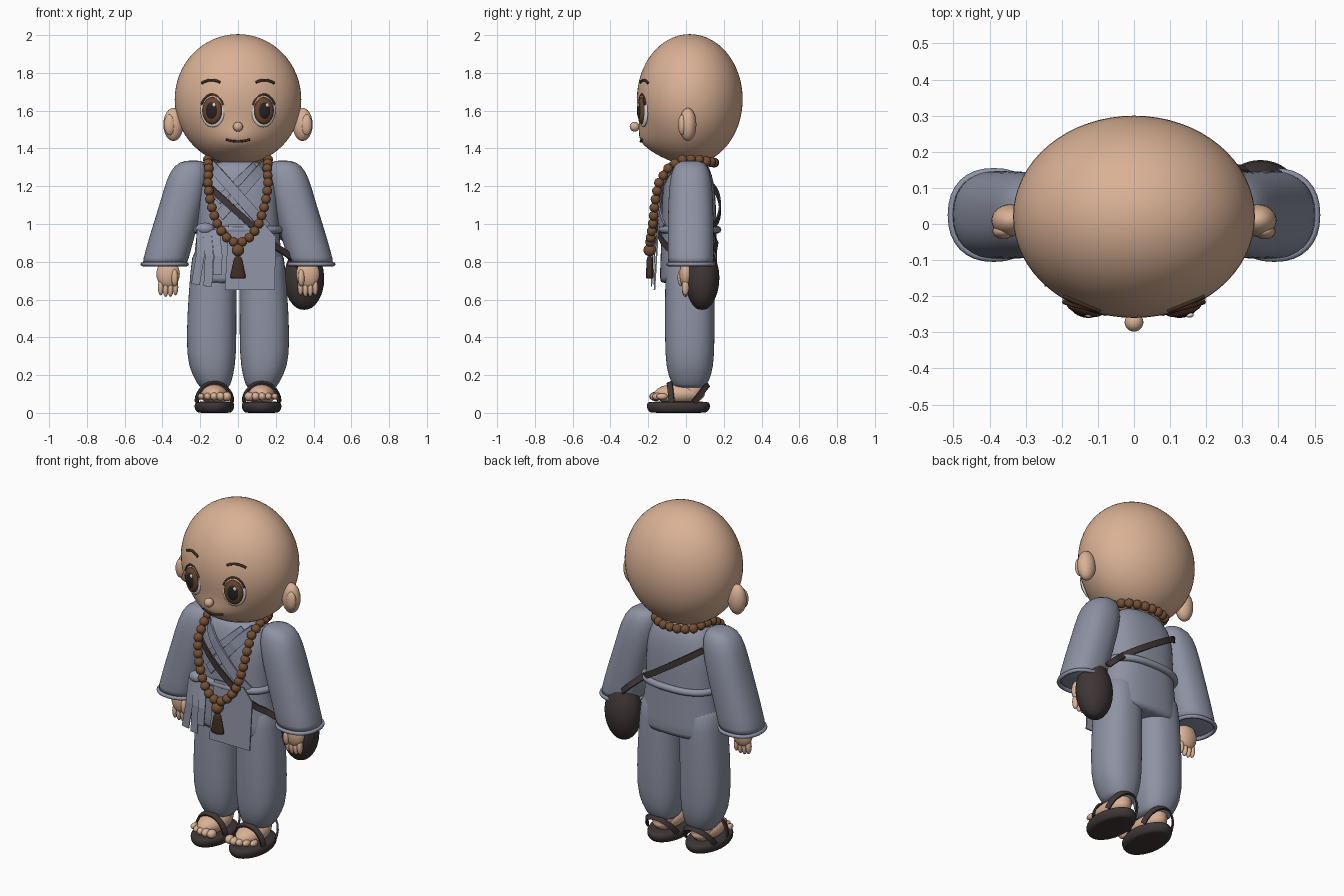
import bpy, bmesh, math
from mathutils import Vector, Matrix

cube = bpy.data.objects.get("Cube")
if cube:
    bpy.data.objects.remove(cube)


def material(name, r, g, b):
    m = bpy.data.materials.new(name)
    m.use_nodes = True
    m.diffuse_color = (r, g, b, 1)
    bsdf = m.node_tree.nodes["Principled BSDF"]
    bsdf.inputs["Base Color"].default_value = (r, g, b, 1)
    bsdf.inputs["Roughness"].default_value = 0.7
    return m


SKIN = material("skin", .70, .44, .30)
ROBE = material("grey_cloth", .27, .29, .37)
DARK = material("dark_leather", .05, .037, .037)
BEAD = material("bead_wood", .18, .08, .035)
TASSEL = material("dark_brown", .055, .027, .015)
WHITE = material("eye_white", .75, .75, .70)
IRIS = material("iris_brown", .15, .06, .028)
BLACK = material("pupil_black", .02, .016, .016)


def add(name, bm, mat, subsurf=0, smooth=True):
    bmesh.ops.recalc_face_normals(bm, faces=bm.faces)
    me = bpy.data.meshes.new(name)
    bm.to_mesh(me)
    bm.free()
    me.materials.append(mat)
    for p in me.polygons:
        p.use_smooth = smooth
    ob = bpy.data.objects.new(name, me)
    bpy.context.collection.objects.link(ob)
    if subsurf:
        ob.modifiers.new("soften", "SUBSURF").levels = subsurf
    return ob


def ball(name, loc, rad, mat, turn=0, seg=24):
    bm = bmesh.new()
    bmesh.ops.create_uvsphere(bm, u_segments=seg, v_segments=seg // 2, radius=1)
    bm.transform(Matrix.Translation(loc) @ Matrix.Rotation(turn, 4, "Z") @ Matrix.Diagonal((*rad, 1)))
    return add(name, bm, mat)


def oval(cx, cy, z, rx, ry, power=2, seg=32):
    pts = []
    for i in range(seg):
        c, s = math.cos(math.tau * i / seg), math.sin(math.tau * i / seg)
        pts.append(Vector((cx + rx * math.copysign(abs(c) ** (2 / power), c),
                           cy + ry * math.copysign(abs(s) ** (2 / power), s), z)))
    return pts


def loft(name, rings, mat, power=2, subsurf=1):
    bm = bmesh.new()
    rows = [[bm.verts.new(p) for p in oval(*r, power)] for r in rings]
    for a, b in zip(rows, rows[1:]):
        for i in range(len(a)):
            j = (i + 1) % len(a)
            bm.faces.new((a[i], a[j], b[j], b[i]))
    bm.faces.new(rows[0])
    bm.faces.new(rows[-1])
    return add(name, bm, mat, subsurf)


def tube(name, pts, radius, mat, cyclic=False):
    cu = bpy.data.curves.new(name, "CURVE")
    cu.dimensions = "3D"
    cu.bevel_depth, cu.bevel_resolution, cu.use_fill_caps = radius, 2, True
    sp = cu.splines.new("POLY")
    sp.points.add(len(pts) - 1)
    for q, p in zip(sp.points, pts):
        q.co = (*p, 1)
    sp.use_cyclic_u = cyclic
    cu.materials.append(mat)
    tmp = bpy.data.objects.new(name, cu)
    bpy.context.collection.objects.link(tmp)
    me = bpy.data.meshes.new_from_object(tmp.evaluated_get(bpy.context.evaluated_depsgraph_get()))
    bpy.data.objects.remove(tmp)
    ob = bpy.data.objects.new(name, me)
    bpy.context.collection.objects.link(ob)
    for p in me.polygons:
        p.use_smooth = True
    return ob


def ribbon(name, pts, width, mat, centre, thick=.01):
    """Flat band along pts, facing away from centre(p)."""
    bm, rows = bmesh.new(), []
    pts = [Vector(p) for p in pts]
    for i, p in enumerate(pts):
        t = pts[min(i + 1, len(pts) - 1)] - pts[max(i - 1, 0)]
        side = t.cross(p - centre(p)).normalized() * width / 2
        rows.append((bm.verts.new(p + side), bm.verts.new(p - side)))
    for a, b in zip(rows, rows[1:]):
        bm.faces.new((a[0], a[1], b[1], b[0]))
    ob = add(name, bm, mat, smooth=False)
    sol = ob.modifiers.new("thickness", "SOLIDIFY")
    sol.thickness, sol.offset = thick, 0
    return ob


# Head with a gently pushed-out mouth area
HEAD, HR = Vector((0, .02, 1.66)), Vector((.335, .28, .345))


def muzzle(x, z):
    return .045 * math.exp(-(x / .15) ** 2 - ((z - 1.43) / .08) ** 2)


def face_y(x, z, off=0):
    k = max(0, 1 - (x / HR.x) ** 2 - ((z - HEAD.z) / HR.z) ** 2)
    return HEAD.y - HR.y * math.sqrt(k) - muzzle(x, z) - off


head = ball("head", HEAD, HR, SKIN, seg=64)
for v in head.data.vertices:
    if v.co.y < 0:
        v.co.y -= muzzle(v.co.x, v.co.z)
ball("nose", (0, -.272, 1.515), (.026, .026, .026), SKIN)
loft("neck", [(0, .02, 1.2, .09, .08), (0, .02, 1.36, .09, .08)], SKIN, subsurf=0)
tube("mouth", [(x, face_y(x, 1.437 + 2.5 * x * x, .002), 1.437 + 2.5 * x * x)
               for x in [i * .0105 for i in range(-6, 7)]], .006, TASSEL)

# Jacket body: height, half width, half depth
BODY_Y, POWER = .015, 2.5
BODY = [(.68, .245, .15), (.70, .245, .155), (.82, .235, .15), (.97, .215, .145),
        (1.1, .215, .145), (1.22, .21, .135), (1.3, .17, .11), (1.34, .1, .08)]
torso = loft("jacket_body", [(0, BODY_Y, z, a, b) for z, a, b in BODY], ROBE, POWER)
for v in torso.data.vertices:
    if v.co.z < .75 and v.co.x > .19 and v.co.y < .1:
        v.co.z += .07


def on_body(x, z, off=.01, sign=-1):
    for (z0, a0, b0), (z1, a1, b1) in zip(BODY, BODY[1:]):
        if z0 <= z <= z1:
            t = (z - z0) / (z1 - z0)
            rx, ry = a0 + (a1 - a0) * t, b0 + (b1 - b0) * t
            break
    k = max(0, 1 - (abs(x) / rx) ** POWER) ** (1 / POWER)
    return Vector((x, BODY_Y + sign * (ry * k + off), z))


def body_line(a, b, off, sign=-1, n=12):
    return [on_body(a[0] + (b[0] - a[0]) * i / n, a[1] + (b[1] - a[1]) * i / n, off, sign)
            for i in range(n + 1)]


def body_axis(p):
    return Vector((p.x * .6, BODY_Y, p.z))


# Crossed collar, bag strap and belt
ribbon("collar_under", body_line((.14, 1.31), (-.10, 1.04), .008), .055, ROBE, body_axis)
ribbon("collar_inner", body_line((.09, 1.31), (-.11, 1.12), .004), .04, ROBE, body_axis)
ribbon("collar_over", body_line((-.14, 1.31), (.15, .98), .018), .055, ROBE, body_axis)
ribbon("bag_strap_front", body_line((-.18, 1.22), (.2, .88), .028)
       + [(.24, -.07, .855), (.3, -.03, .81), (.32, .04, .77)], .034, DARK, body_axis)
ribbon("bag_strap_back", body_line((-.19, 1.22), (.18, .98), .02, 1)
       + [(.26, .16, .91), (.31, .15, .86)], .034, DARK, body_axis)
tube("belt", oval(0, BODY_Y, .97, .222, .152, POWER, 48), .02, ROBE, True)
loft("shoulder_bag", [(.35, .085, z, a, b) for z, a, b in
                      [(.545, .02, .02), (.565, .06, .05), (.63, .1, .085), (.72, .112, .097),
                       (.8, .095, .082), (.87, .055, .05), (.905, .015, .015)]], DARK)

# Hanging front flap, knot and belt ends
bm = bmesh.new()
outline = [(-.05, 1.0), (.14, 1.0), (.2, .93), (.195, .65), (-.07, .65)]
bm.faces.new([bm.verts.new((x, -.142 - (1 - z) * .06, z)) for x, z in outline])
flap = add("front_flap", bm, ROBE, smooth=False)
flap.modifiers.new("thickness", "SOLIDIFY").thickness = .008
ball("belt_knot", (-.175, -.13, .975), (.05, .035, .032), ROBE)
for i, (x0, x1, z1) in enumerate([(-.195, -.225, .68), (-.165, -.16, .67), (-.12, -.11, .73)]):
    ribbon(f"belt_end_{i}", [(x0, -.15, .97), ((x0 + x1) / 2 + .01, -.168 - .01 * i, .83),
                             (x1, -.17 - .012 * i, z1)],
           .045, ROBE, lambda p: p + Vector((0, .1, 0)), .006)

# Bead necklace, evenly spaced along a closed loop
half = [(0, .15, 1.325), (.06, .145, 1.325), (.12, .115, 1.33), (.155, .05, 1.345), (.16, -.03, 1.34),
        (.155, -.1, 1.29), (.16, -.148, 1.21), (.145, -.165, 1.11), (.115, -.175, 1.01),
        (.075, -.185, .94), (.03, -.19, .905)]
loop = [Vector(p) for p in half] + [Vector((-x, y, z)) for x, y, z in half[:0:-1]]
loop.append(loop[0])
lengths = [(b - a).length for a, b in zip(loop, loop[1:])]
count = round(sum(lengths) / .045)
for i in range(count):
    d, k = sum(lengths) * i / count, 0
    while d > lengths[k]:
        d -= lengths[k]
        k += 1
    ball(f"bead_{i}", loop[k].lerp(loop[k + 1], d / lengths[k]), (.026,) * 3, BEAD, seg=16)
ball("large_bead", (0, -.192, .862), (.033,) * 3, BEAD)
loft("tassel", [(0, -.192, .71, .042, .02), (0, -.192, .72, .042, .02), (0, -.192, .79, .028, .018),
                (0, -.192, .835, .018, .015)], TASSEL)

# Paired parts
for s, side in ((1, "left"), (-1, "right")):
    # Ears
    ball(f"{side}_ear", (s * .342, .01, 1.527), (.053, .045, .088), SKIN)
    ball(f"{side}_ear_lobe_fold", (s * .362, -.02, 1.525), (.03, .022, .055), SKIN)

    # Layered eyes, lashes and brows
    turn = s * .27
    out = Vector((math.sin(turn), -math.cos(turn), 0))
    eye = Vector((s * .134, -.225, 1.6))
    for part, off, w, h, mat in (("white", 0, .067, .088, WHITE), ("rim", .006, .057, .075, TASSEL),
                                 ("iris", .011, .051, .068, IRIS), ("pupil", .016, .036, .05, BLACK)):
        ball(f"{side}_eye_{part}", eye + out * off, (w, .018, h), mat, turn, 32)
    ball(f"{side}_eye_glint", eye + out * .029 + Vector((.014, 0, .03)), (.01, .006, .012), WHITE, turn)
    across = Vector((math.cos(turn), math.sin(turn), 0))
    tube(f"{side}_lash", [eye + out * .008 + across * (.064 * math.cos(a)) + Vector((0, 0, .086 * math.sin(a)))
                          for a in [math.pi * (.12 + .076 * i) for i in range(11)]], .006, TASSEL)
    brow = []
    for i in range(11):
        x = .095 + .0098 * i
        z = 1.762 - 6 * (x - .14) ** 2
        brow.append((s * x, face_y(x, z, .002), z))
    tube(f"{side}_brow", brow, .007, TASSEL)

    # Sleeves and cuffs
    loft(f"{side}_sleeve", [(s * x, .025, z, a, b) for x, z, a, b in
                            [(.235, 1.338, .04, .05), (.25, 1.315, .088, .088), (.265, 1.24, .113, .112),
                             (.3, 1.1, .116, .12), (.345, .95, .12, .122), (.386, .80, .12, .122),
                             (.388, .785, .12, .122)]], ROBE, 2.3)
    tube(f"{side}_cuff", oval(s * .388, .025, .787, .117, .119, 2.3), .011, ROBE, True)

    # Hands
    ball(f"{side}_palm", (s * .37, 0, .735), (.062, .035, .075), SKIN)
    for i in range(4):
        ball(f"{side}_finger_{i}", (s * (.331 + .026 * i), -.003, .665 - .008 * (i in (1, 2))),
             (.015, .019, .043), SKIN, seg=16)
    ball(f"{side}_thumb", (s * .335, -.025, .715), (.018, .02, .045), SKIN, seg=16)

    # Baggy trouser legs
    loft(f"{side}_trouser_leg", [(s * x, .02, z, a, b) for x, z, a, b in
                                 [(.125, .13, .07, .075), (.125, .145, .085, .09), (.133, .2, .108, .115),
                                  (.142, .29, .134, .132), (.138, .55, .13, .132), (.13, .75, .122, .13),
                                  (.125, .9, .115, .12)]], ROBE, 2.3)

    # Feet, toes and sandals
    cx = s * .125
    ball(f"{side}_foot", (cx, -.035, .1), (.075, .135, .055), SKIN)
    ball(f"{side}_ankle", (cx, .03, .12), (.062, .068, .07), SKIN)
    for i in range(5):
        ball(f"{side}_toe_{i}", (cx + s * (-.066 + .034 * i), -.165 + .007 * (i - 1) ** 2 * .6, .087),
             (.025 - .002 * i, .03, .025 - .002 * i), SKIN, seg=16)
    loft(f"{side}_sandal", [(cx, -.04, z, a, b) for z, a, b in
                            [(0, .085, .145), (.003, .09, .15), (.018, .104, .166), (.042, .107, .17),
                             (.056, .1, .162), (.06, .09, .15)]], DARK)
    arc = [math.pi * i / 14 for i in range(15)]
    mid = Vector((cx, -.02, .06))
    ribbon(f"{side}_toe_strap", [(cx + .094 * math.cos(a), -.075 - .012 * math.sin(a), .055 + .105 * math.sin(a))
                                 for a in arc], .03, DARK, lambda p: Vector((cx, -.04, .05)))
    ribbon(f"{side}_heel_strap", [(cx + .094 * math.cos(a), .04 + .075 * math.sin(a), .055 + .095 * math.sin(a))
                                  for a in arc], .03, DARK, lambda p: mid)
